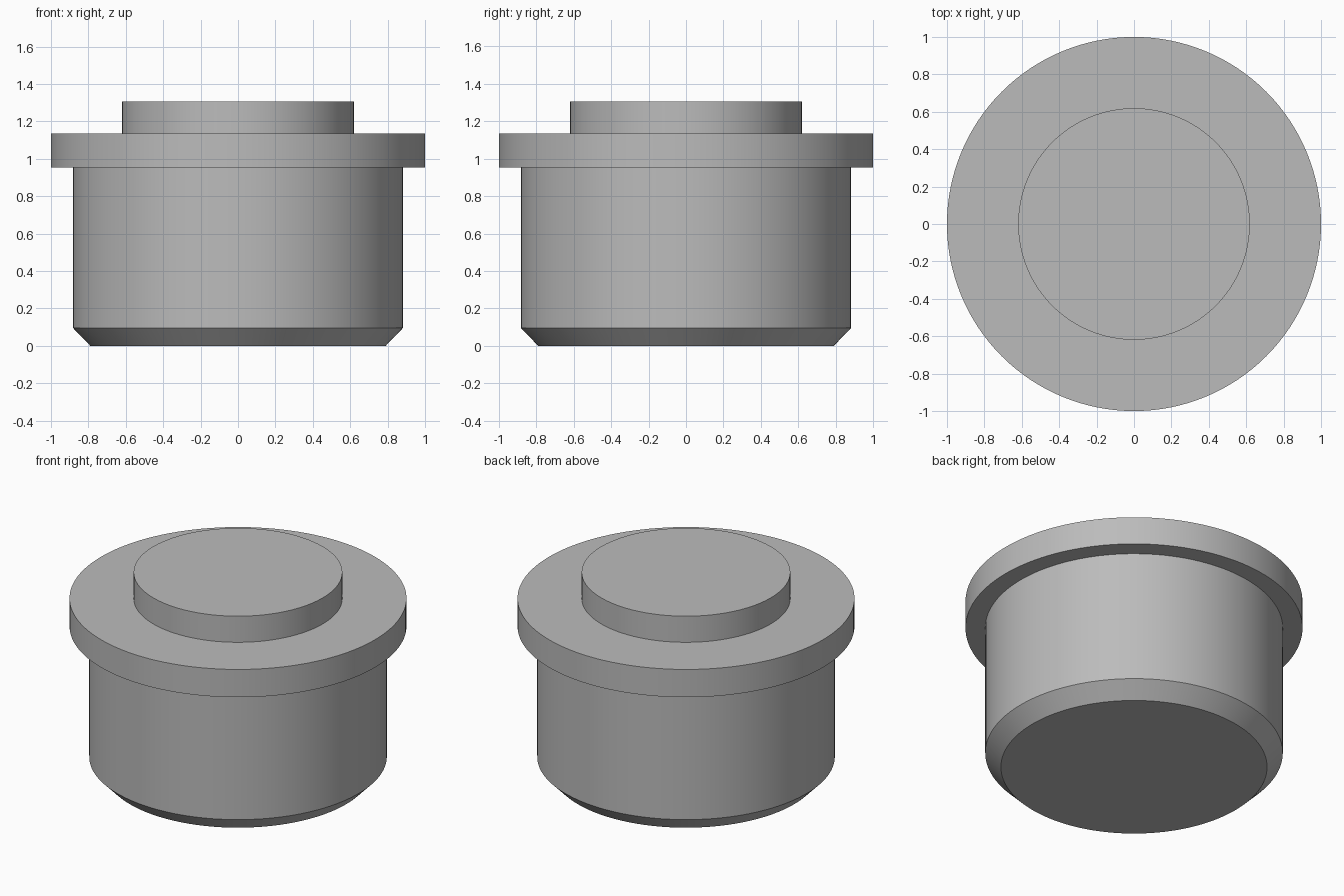
import bpy
import bmesh
import math

SEGMENTS = 128

cube = bpy.data.objects.get("Cube")
if cube:
    bpy.data.objects.remove(cube, do_unlink=True)

# Plain grey metal
grey = bpy.data.materials.new("plain_grey")
grey.use_nodes = True
colour = (0.5, 0.5, 0.5, 1.0)
grey.diffuse_color = colour
grey.node_tree.nodes["Principled BSDF"].inputs["Base Color"].default_value = colour


def lathe(name, profile):
    """Turn a (radius, height) profile about z and close both ends."""
    bm = bmesh.new()
    rings = []
    for radius, height in profile:
        ring = []
        for i in range(SEGMENTS):
            a = math.tau * i / SEGMENTS
            ring.append(bm.verts.new((radius * math.cos(a), radius * math.sin(a), height)))
        rings.append(ring)
    for low, high in zip(rings, rings[1:]):
        for i in range(SEGMENTS):
            j = (i + 1) % SEGMENTS
            bm.faces.new((low[i], low[j], high[j], high[i]))
    bm.faces.new(rings[0][::-1])
    bm.faces.new(rings[-1])
    mesh = bpy.data.meshes.new(name)
    bm.to_mesh(mesh)
    bm.free()
    mesh.materials.append(grey)
    obj = bpy.data.objects.new(name, mesh)
    bpy.context.collection.objects.link(obj)
    bpy.ops.object.select_all(action="DESELECT")
    obj.select_set(True)
    bpy.context.view_layer.objects.active = obj
    bpy.ops.object.shade_smooth_by_angle(angle=math.radians(30))
    return obj


# One turned solid: chamfered body, wide flange, raised top boss
lathe("flanged_plug", [
    (0.79, 0.0), (0.883, 0.096),
    (0.883, 0.952), (1.0, 0.952),
    (1.0, 1.134), (0.619, 1.134),
    (0.619, 1.305),
])
